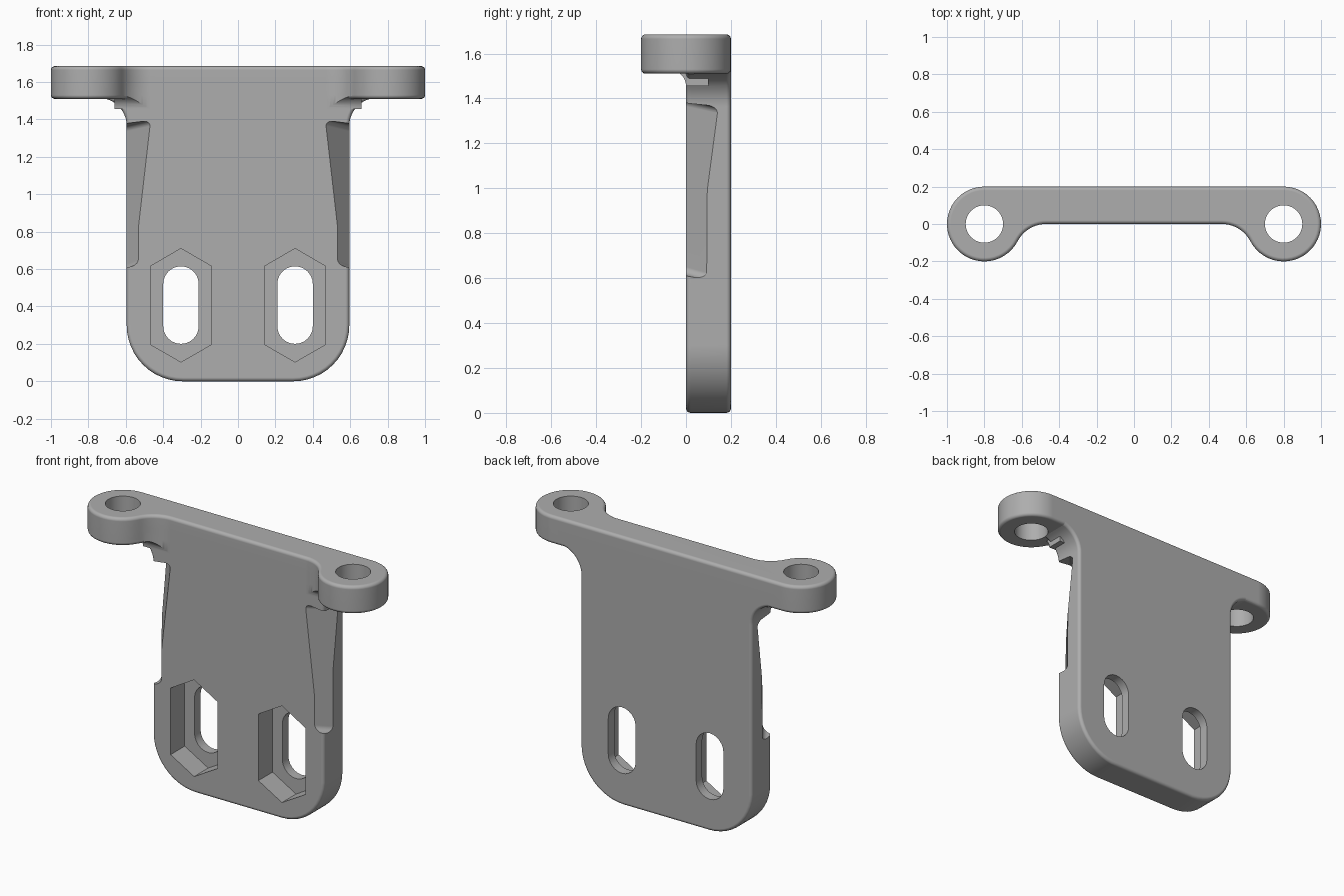
import bpy, bmesh
from math import cos, sin, pi, atan2, radians
from mathutils import Vector

cube = bpy.data.objects.get("Cube")
if cube:
    bpy.data.objects.remove(cube)

metal = bpy.data.materials.new("plain grey")
metal.use_nodes = True
GREY = (0.42, 0.42, 0.42, 1)
metal.diffuse_color = GREY
metal.node_tree.nodes["Principled BSDF"].inputs["Base Color"].default_value = GREY


def arc(cx, cy, r, a0, a1, n=12):
    """Points on an arc, angles in radians."""
    return [(cx + r * cos(a0 + (a1 - a0) * i / n),
             cy + r * sin(a0 + (a1 - a0) * i / n)) for i in range(n + 1)]


def symmetric(half):
    """Close a right-hand half outline with its mirror image."""
    return half + [(-x, y) for x, y in reversed(half)]


def finish(name, bm):
    bmesh.ops.recalc_face_normals(bm, faces=bm.faces)
    mesh = bpy.data.meshes.new(name)
    bm.to_mesh(mesh)
    bm.free()
    mesh.materials.append(metal)
    obj = bpy.data.objects.new(name, mesh)
    bpy.context.collection.objects.link(obj)
    return obj


def prism(name, outline, axis, lo, hi, round_edge=0):
    """Extrude an outline along an axis and round the rims of both ends."""
    def place(p, d):
        return {"x": (d, p[0], p[1]), "y": (p[0], d, p[1]), "z": (p[0], p[1], d)}[axis]
    bm = bmesh.new()
    ends = [bm.faces.new([bm.verts.new(place(p, d)) for p in outline]) for d in (lo, hi)]
    rims = [e for f in ends for e in f.edges]
    n = len(outline)
    a, b = [list(f.verts) for f in ends]
    for i in range(n):
        j = (i + 1) % n
        bm.faces.new((a[i], a[j], b[j], b[i]))
    bmesh.ops.recalc_face_normals(bm, faces=bm.faces)
    if round_edge:
        bmesh.ops.bevel(bm, geom=rims, offset=round_edge, segments=4,
                        profile=0.5, affect="EDGES", clamp_overlap=False)
    return finish(name, bm)


def combine(target, tool, operation):
    mod = target.modifiers.new(operation.title(), "BOOLEAN")
    mod.operation, mod.solver, mod.object = operation, "EXACT", tool
    depsgraph = bpy.context.evaluated_depsgraph_get()
    result = bpy.data.meshes.new_from_object(target.evaluated_get(depsgraph))
    target.modifiers.remove(mod)
    target.data = result
    bpy.data.objects.remove(tool)


# Upright plate: round lower corners, flaring out under the flange
plate_half = (arc(0.295, 0.3, 0.3, -pi / 2, 0)
              + arc(0.745, 1.365, 0.15, pi, pi / 2)
              + [(0.745, 1.6)])
bracket = prism("mounting_bracket", symmetric(plate_half), "y", 0, 0.2, 0.02)

# Flange outline: two round ears blended into a straight bar
blend_x, blend_r, ear_x, ear_r = 0.47, 0.172, 0.8, 0.2
toward = atan2(blend_r, ear_x - blend_x)
flange_half = (arc(blend_x, -blend_r, blend_r, pi / 2, toward, 10)
               + arc(ear_x, 0, ear_r, pi + toward, 5 * pi / 2, 32)[1:])
flange_outline = symmetric(flange_half)
flange = prism("flange", flange_outline, "z", 1.51, 1.685, 0.02)

# Small fillet in the corner between flange underside and plate front
fillet_profile = arc(-0.07, 1.455, 0.07, 0, pi / 2, 8) + [(-0.07, 1.6), (0.1, 1.6), (0.1, 1.455)]
fillet = prism("front_fillet", fillet_profile, "x", -0.66, 0.66)
combine(fillet, prism("fillet_limit", flange_outline, "z", 1.3, 1.62), "INTERSECT")

combine(bracket, flange, "UNION")
combine(bracket, fillet, "UNION")

# Tapered clearance recesses on both front edges, with rounded ends
for s in (-1, 1):
    bm = bmesh.new()
    corners = []
    for z, front_x, side_y, drop in ((0.62, 0.535, 0.09, -0.025), (1.395, 0.468, 0.142, -0.03)):
        inner, outer = Vector((front_x, 0, z)), Vector((0.595, side_y, z + drop))
        run = outer - inner
        for p in (inner - run, outer + run):
            corners.append(bm.verts.new((s * p.x, p.y, p.z)))
        p = outer + run
        corners.append(bm.verts.new((s * (p.x + 0.1), inner.y - run.y, z + drop)))
    a, b = corners[:3], corners[3:]
    bm.faces.new(a)
    bm.faces.new(b)
    for i in range(3):
        j = (i + 1) % 3
        bm.faces.new((a[i], a[j], b[j], b[i]))
    bmesh.ops.recalc_face_normals(bm, faces=bm.faces)
    end_edges = [bm.edges.get((t[0], t[1])) for t in (a, b)]
    bmesh.ops.bevel(bm, geom=end_edges, offset=0.03, segments=5, profile=0.5, affect="EDGES")
    combine(bracket, finish("recess_cutter", bm), "DIFFERENCE")

    # Bolt slot with a long hexagonal nut pocket in front
    cx = s * 0.305
    slot = arc(cx, 0.52, 0.095, 0, pi) + arc(cx, 0.295, 0.095, pi, 2 * pi)
    combine(bracket, prism("slot_cutter", slot, "y", -0.1, 0.3), "DIFFERENCE")
    pocket = [(cx, 0.71), (cx - 0.163, 0.615), (cx - 0.163, 0.197),
              (cx, 0.103), (cx + 0.163, 0.197), (cx + 0.163, 0.615)]
    combine(bracket, prism("pocket_cutter", pocket, "y", -0.1, 0.14), "DIFFERENCE")

    # Vertical bolt hole through the ear
    hole = arc(s * ear_x, 0, 0.1, 0, 2 * pi, 40)[:-1]
    combine(bracket, prism("hole_cutter", hole, "z", 1.3, 1.8), "DIFFERENCE")

# Smooth shading with crisp edges
bpy.ops.object.select_all(action="DESELECT")
bracket.select_set(True)
bpy.context.view_layer.objects.active = bracket
bpy.ops.object.shade_smooth_by_angle(angle=radians(30))
weighted = bracket.modifiers.new("Even shading", "WEIGHTED_NORMAL")
weighted.keep_sharp = True
